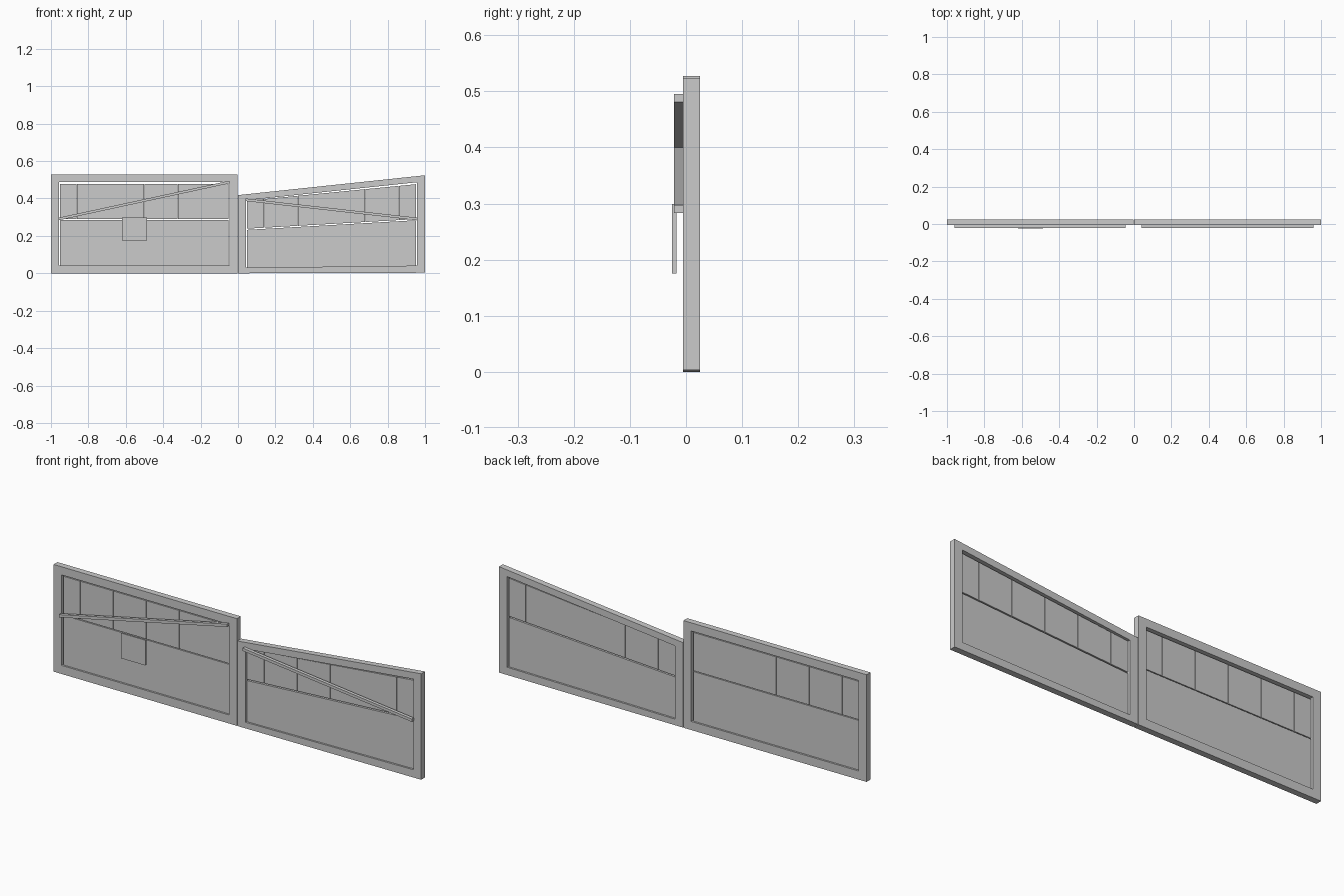
import bpy

if "Cube" in bpy.data.objects:
    bpy.data.objects.remove(bpy.data.objects["Cube"])

# One flat colour for everything
grey = bpy.data.materials.new("light_grey")
grey.diffuse_color = (0.6, 0.6, 0.6, 1)
grey.use_nodes = True
grey.node_tree.nodes["Principled BSDF"].inputs["Base Color"].default_value = grey.diffuse_color


def line(x0, z0, x1, z1):
    """Height as a straight line in x."""
    return lambda x: z0 + (z1 - z0) * (x - x0) / (x1 - x0)


def prism(name, x0, x1, bottom, top, y0, y1):
    """Bar or board with vertical ends between two sloping lines."""
    prof = [(x0, bottom(x0)), (x1, bottom(x1)), (x1, top(x1)), (x0, top(x0))]
    verts = [(x, y, z) for y in (y0, y1) for x, z in prof]
    faces = [(0, 1, 2, 3), (7, 6, 5, 4)]
    faces += [(i, i + 4, (i + 1) % 4 + 4, (i + 1) % 4) for i in range(4)]
    me = bpy.data.meshes.new(name)
    me.from_pydata(verts, [], faces)
    me.materials.append(grey)
    ob = bpy.data.objects.new(name, me)
    bpy.context.collection.objects.link(ob)
    return ob


FRONT, BACK = -0.005, 0.025      # frame depth
PF, PB = 0.004, 0.016            # infill depth
POST, GAP, SEAM = 0.043, 0.006, 0.002


def gate(side, x0, x1, base, rail_top, low_top, up_bot, up_top, head_bot, head):
    # Frame: two posts, bottom rail, top rail
    a, b = x0 + POST, x1 - POST
    prism(side + "_post_a", x0, a, base, head, FRONT, BACK)
    prism(side + "_post_b", b, x1, base, head, FRONT, BACK)
    prism(side + "_bottom_rail", a, b, base, rail_top, FRONT, BACK)
    prism(side + "_top_rail", a, b, head_bot, head, FRONT, BACK)
    # Lower solid panel, standing on the bottom rail
    pa, pb = a + GAP * 0.7, b - GAP
    prism(side + "_lower_panel", pa, pb, rail_top, low_top, PF, PB)
    # Upper row of boards with narrow seams
    mid = (x0 + x1) / 2
    cuts = [pa] + [mid + 0.18 * k for k in range(-2, 3)] + [pb]
    for i, (l, r) in enumerate(zip(cuts, cuts[1:])):
        l += SEAM / 2 if i else 0
        r -= SEAM / 2 if i < len(cuts) - 2 else 0
        prism(f"{side}_upper_board_{i + 1}", l, r, up_bot, up_top, PF, PB)


def level(z):
    return lambda x: z


# Level gate on the left
gate("left", -1.0, -0.003, level(0), level(0.042), level(0.286), level(0.290),
     level(0.478), level(0.487), level(0.527))

# Sloping gate on the right
gate("right", 0.0, 1.0, line(0, 0, 1, 0.003), line(0.04, 0.030, 0.96, 0.041),
     line(0.04, 0.232, 0.96, 0.284), line(0.04, 0.238, 0.96, 0.290),
     line(0.04, 0.387, 0.96, 0.477), line(0.04, 0.390, 0.96, 0.487),
     line(0, 0.418, 1, 0.524))

# Diagonal braces on the front
for name, x0, z0, x1, z1 in (("left_brace", -0.96, 0.283, -0.045, 0.481),
                             ("right_brace", 0.04, 0.386, 0.96, 0.283)):
    prism(name, x0, x1, line(x0, z0, x1, z1),
          line(x0, z0 + 0.014, x1, z1 + 0.014), -0.021, FRONT)

# Small sign plate
prism("sign_plate", -0.62, -0.487, level(0.175), level(0.299), -0.025, -0.017)
